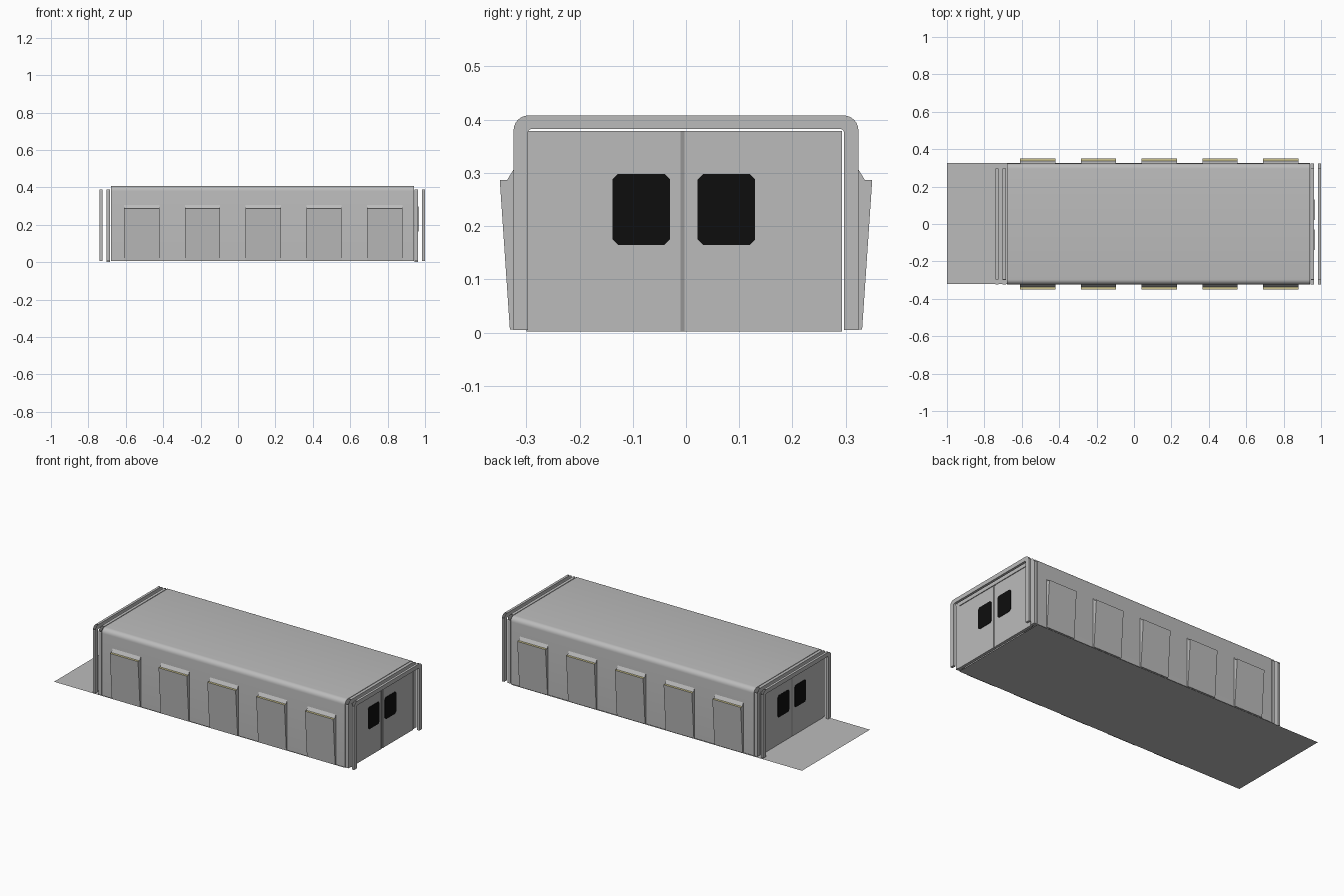
import bpy, bmesh, math

if "Cube" in bpy.data.objects:
    bpy.data.objects.remove(bpy.data.objects["Cube"])

XC = 0.13           # middle of the cabin along x
DOOR_Y = -0.004     # door leaves sit slightly off centre


def material(name, value):
    m = bpy.data.materials.new(name)
    m.diffuse_color = (*value, 1)
    m.use_nodes = True
    m.node_tree.nodes["Principled BSDF"].inputs["Base Color"].default_value = m.diffuse_color
    return m


GREY = material("grey_metal", (0.5, 0.5, 0.5))
DARK = material("dark_seal", (0.3, 0.3, 0.3))
BLACK = material("black_glass", (0.004, 0.004, 0.004))
YELLOW = material("pale_yellow", (0.62, 0.56, 0.28))


def finish(name, bm, mats):
    bmesh.ops.recalc_face_normals(bm, faces=bm.faces)
    me = bpy.data.meshes.new(name)
    bm.to_mesh(me)
    bm.free()
    for m in mats:
        me.materials.append(m)
    ob = bpy.data.objects.new(name, me)
    bpy.context.collection.objects.link(ob)
    return ob


def extrude_x(name, profile, x0, x1, mats):
    """Extrude a closed (y, z) profile along x."""
    bm = bmesh.new()
    a = [bm.verts.new((x0, y, z)) for y, z in profile]
    b = [bm.verts.new((x1, y, z)) for y, z in profile]
    n = len(profile)
    for i in range(n):
        j = (i + 1) % n
        bm.faces.new((a[i], a[j], b[j], b[i]))
    bm.faces.new(a)
    bm.faces.new(b)
    return finish(name, bm, mats)


def arch(half, top, radius, bottom, steps=6):
    """Open arch line from right foot to left foot with rounded shoulders."""
    pts = [(half, bottom)]
    for side, start in ((1, 0), (-1, 90)):
        for i in range(steps + 1):
            t = math.radians(start + 90 * i / steps)
            pts.append((side * (half - radius) + radius * math.cos(t),
                        top - radius + radius * math.sin(t)))
    return pts + [(-half, bottom)]


def arch_ring(name, x0, x1, open_corners):
    """Arch shaped band between an outer and an inner outline."""
    bm = bmesh.new()
    lines = []
    for x in (x0, x1):
        for pts in (arch(0.324, 0.408, 0.028, 0.005), arch(0.297, 0.383, 0.008, 0.005)):
            lines.append([bm.verts.new((x, y, z)) for y, z in pts])
    o0, i0, o1, i1 = lines
    for k in range(len(o0) - 1):
        for p, q in ((o0, i0), (i0, i1), (i1, o1), (o1, o0)):
            bm.faces.new((p[k], p[k + 1], q[k + 1], q[k]))
    for k in (0, -1):
        bm.faces.new((o0[k], i0[k], i1[k], o1[k]))
    bmesh.ops.recalc_face_normals(bm, faces=bm.faces)
    if open_corners:    # frames have no skin around the outer shoulders
        gone = [f for f in bm.faces if abs(f.normal.y) > 0.05 and abs(f.normal.z) > 0.05
                and f.calc_center_median().z > 0.384]
        bmesh.ops.delete(bm, geom=gone, context='FACES')
    ob = finish(name, bm, [GREY])
    if not open_corners:
        bpy.context.view_layer.objects.active = ob
        ob.select_set(True)
        bpy.ops.object.shade_smooth_by_angle(angle=math.radians(30))
        ob.select_set(False)
    return ob


def box_profile(y0, y1, z0, z1, c=0.0):
    if c == 0:
        return [(y0, z0), (y1, z0), (y1, z1), (y0, z1)]
    return [(y0 + c, z0), (y1 - c, z0), (y1, z0 + c), (y1, z1 - c),
            (y1 - c, z1), (y0 + c, z1), (y0, z1 - c), (y0, z0 + c)]


# Cabin shell
arch_ring("cabin_shell", -0.68, 0.94, False)

# Floor sheet reaching out beyond the left end
bm = bmesh.new()
bm.faces.new([bm.verts.new(p) for p in ((-1, -0.322, 0.001), (0.94, -0.322, 0.001),
                                        (0.94, 0.325, 0.001), (-1, 0.325, 0.001))])
finish("floor_sheet", bm, [GREY])

# Ends: inner frame, outer hoop, two door leaves, seal and windows
for side, end in ((1, "right"), (-1, "left")):
    def at(x):
        return XC + side * (x - XC)
    arch_ring(end + "_inner_frame", at(0.944), at(0.962), True)
    arch_ring(end + "_outer_hoop", at(0.985), at(1.0), True)
    for y0, y1, leaf in ((-0.300, -0.013, "front"), (0.004, 0.293, "back")):
        extrude_x(f"{end}_{leaf}_door", box_profile(y0, y1, 0.002, 0.379),
                  at(0.944), at(0.962), [GREY])
    extrude_x(end + "_door_post", box_profile(-0.013, 0.004, 0.002, 0.379),
              at(0.946), at(0.960), [GREY])
    extrude_x(end + "_door_seal", box_profile(-0.010, -0.003, 0.002, 0.379),
              at(0.955), at(0.9615), [DARK])
    for y0, y1, leaf in ((-0.138, -0.030, "front"), (0.022, 0.130, "back")):
        extrude_x(f"{end}_{leaf}_window", box_profile(y0, y1, 0.165, 0.298, 0.01),
                  at(0.960), at(0.964), [BLACK])

# Slanted side panels with a yellow ledge and a small sloped cap
for s, wall in ((-1, "front"), (1, "back")):
    for i in range(5):
        x = -0.515 + 0.325 * i
        panel = extrude_x(f"{wall}_panel_{i + 1}",
                          [(s * 0.320, 0.006), (s * 0.331, 0.006), (s * 0.350, 0.287),
                           (s * 0.320, 0.287)], x - 0.094, x + 0.094, [GREY, YELLOW])
        for f in panel.data.polygons:
            f.material_index = int(f.normal.z > 0.9)
        extrude_x(f"{wall}_panel_cap_{i + 1}",
                  [(s * 0.320, 0.287), (s * 0.336, 0.287), (s * 0.323, 0.308),
                   (s * 0.320, 0.308)], x - 0.094, x + 0.094, [GREY])
